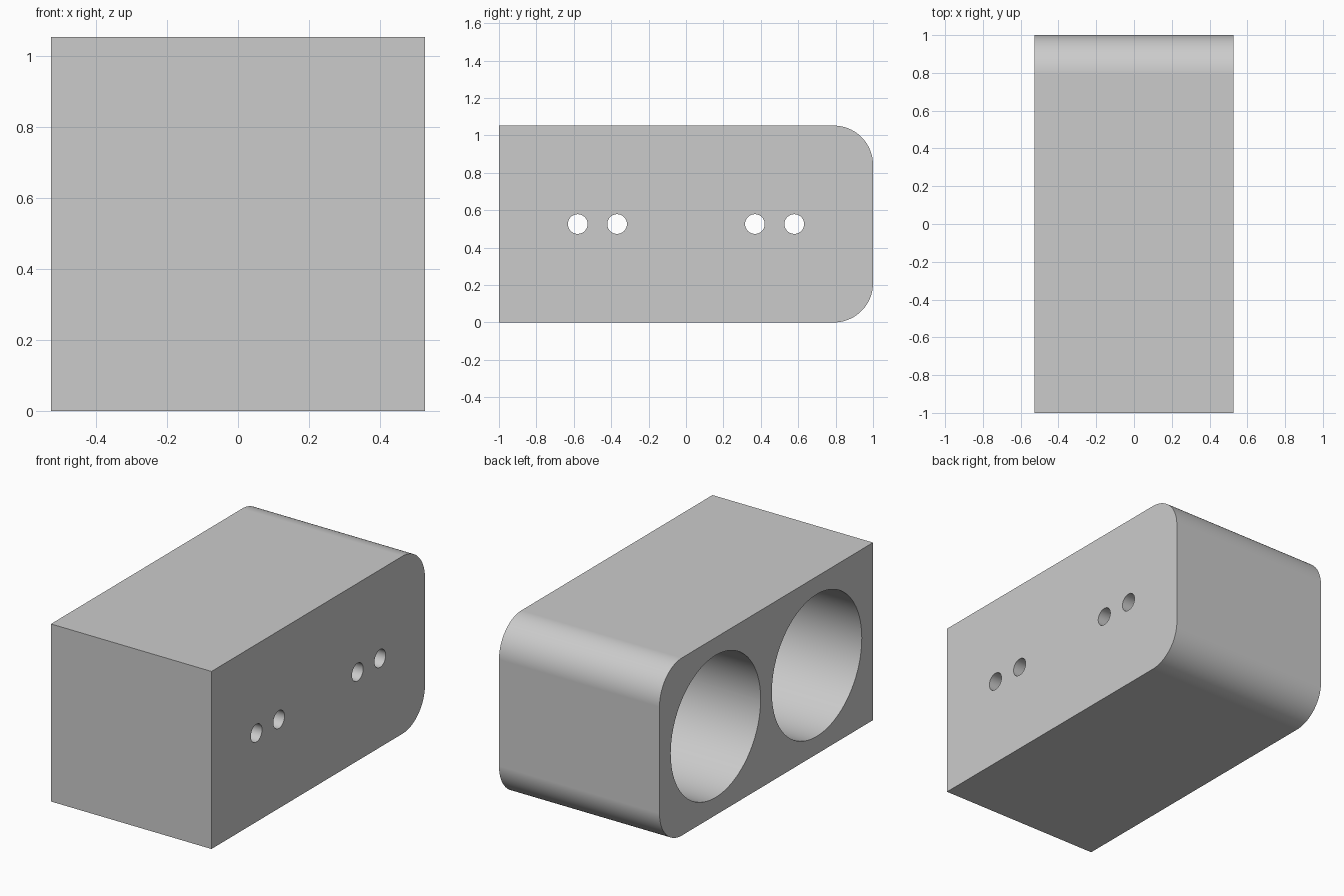
import bpy
import bmesh
from math import radians
from mathutils import Matrix

cube = bpy.data.objects.get("Cube")
if cube:
    bpy.data.objects.remove(cube, do_unlink=True)

UNIT = 2 / 95                      # model is 95 x 50 x 50 small units
LENGTH, SIDE = 95 * UNIT, 50 * UNIT
MID = SIDE / 2
WALL = 5 * UNIT

grey = bpy.data.materials.new("light grey")
grey.use_nodes = True
colour = (0.6, 0.6, 0.6, 1)
grey.diffuse_color = colour
grey.node_tree.nodes["Principled BSDF"].inputs["Base Color"].default_value = colour


def finish(name, bm):
    mesh = bpy.data.meshes.new(name)
    bm.to_mesh(mesh)
    bm.free()
    mesh.materials.append(grey)
    obj = bpy.data.objects.new(name, mesh)
    bpy.context.collection.objects.link(obj)
    return obj


def cylinder(name, radius, x_from, x_to, y, sides):
    """Cylinder lying along x at mid height."""
    bm = bmesh.new()
    place = Matrix.Translation(((x_from + x_to) / 2, y, MID)) @ Matrix.Rotation(radians(90), 4, "Y")
    bmesh.ops.create_cone(bm, cap_ends=True, segments=sides, radius1=radius,
                          radius2=radius, depth=x_to - x_from, matrix=place)
    return finish(name, bm)


# Block with its two back edges rounded
bm = bmesh.new()
bmesh.ops.create_cube(bm, size=1, matrix=Matrix.Translation((0, 0, MID))
                      @ Matrix.Diagonal((SIDE, LENGTH, SIDE, 1)))
back_edges = [e for e in bm.edges
              if all(v.co.y > 0 for v in e.verts)
              and abs(e.verts[0].co.x - e.verts[1].co.x) > MID]
bmesh.ops.bevel(bm, geom=back_edges, offset=10 * UNIT, segments=24,
                profile=0.5, affect="EDGES")
block = finish("housing_block", bm)

# Two wide blind bores, each with a pair of small holes through its floor
cutters = []
for side in (-1, 1):
    y = side * 22.5 * UNIT
    cutters.append(cylinder("bore_cutter", 20 * UNIT, -SIDE, MID - WALL, y, 96))
    for step in (-1, 1):
        cutters.append(cylinder("pin_hole_cutter", 2.5 * UNIT, MID - 2 * WALL, SIDE,
                                y + step * 5 * UNIT, 48))

bpy.ops.object.select_all(action="DESELECT")
bpy.context.view_layer.objects.active = block
block.select_set(True)
for cutter in cutters:
    cutter.hide_render = True
    cut = block.modifiers.new("cut", "BOOLEAN")
    cut.operation = "DIFFERENCE"
    cut.solver = "EXACT"
    cut.object = cutter
    bpy.ops.object.modifier_apply(modifier=cut.name)
    bpy.data.objects.remove(cutter, do_unlink=True)

# Smooth curved walls, crisp rims, flat sides
bpy.ops.object.shade_smooth_by_angle(angle=radians(30))
weighted = block.modifiers.new("flat sides", "WEIGHTED_NORMAL")
weighted.keep_sharp = True
